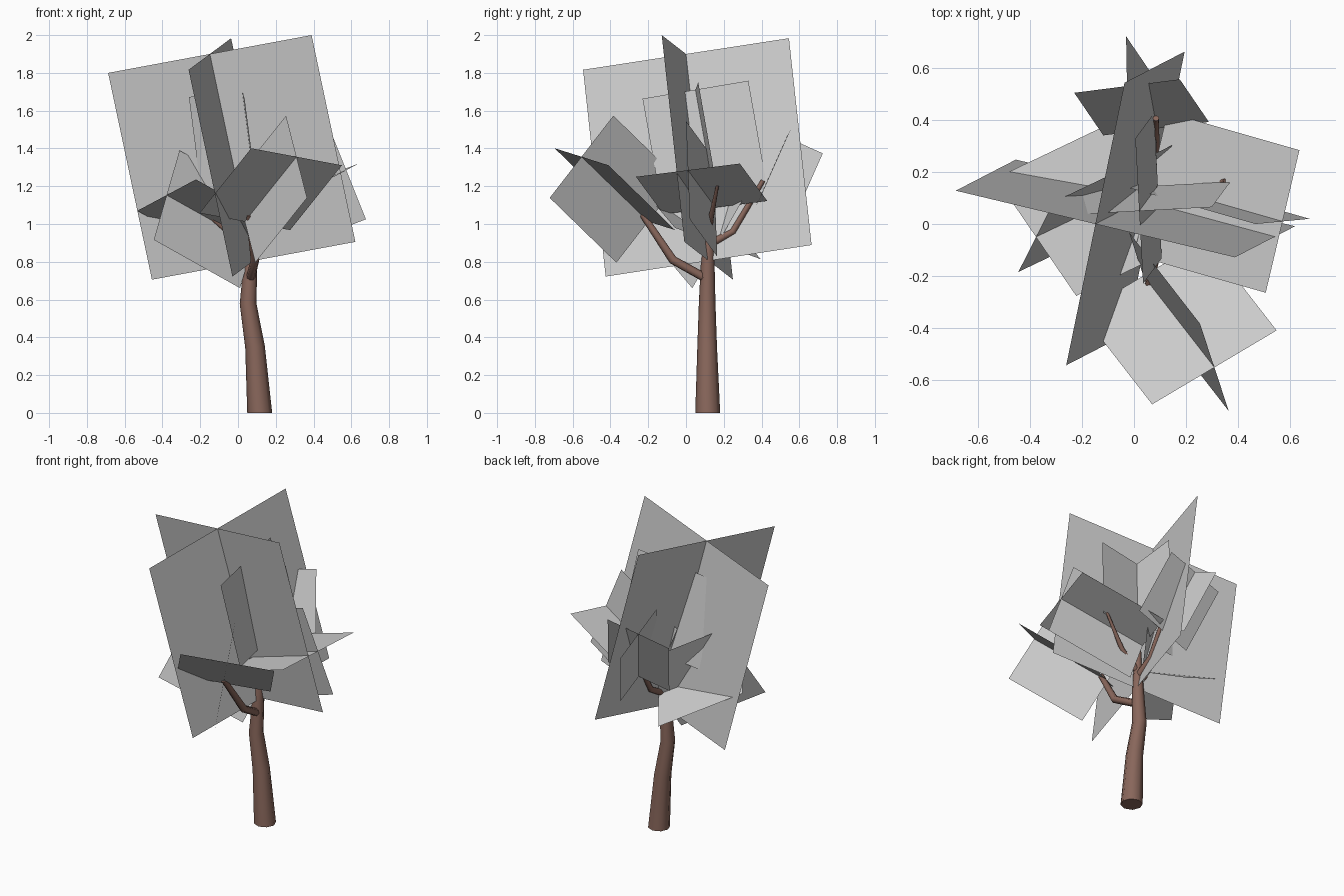
import bpy, bmesh, math
from mathutils import Vector

if "Cube" in bpy.data.objects:
    bpy.data.objects.remove(bpy.data.objects["Cube"])

bark = bpy.data.materials.new("bark")
bark.diffuse_color = (0.25, 0.135, 0.105, 1)
bark.use_nodes = True
bark.node_tree.nodes["Principled BSDF"].inputs["Base Color"].default_value = bark.diffuse_color


def make_object(name, bm):
    mesh = bpy.data.meshes.new(name)
    bm.to_mesh(mesh)
    bm.free()
    ob = bpy.data.objects.new(name, mesh)
    bpy.context.collection.objects.link(ob)
    return ob


def limb(name, path, start=None, sides=8):
    """Smooth tapered tube through (x, y, z, radius) points."""
    bm = bmesh.new()
    pts = [Vector(p[:3]) for p in path]
    rings = []
    for i, p in enumerate(pts):
        d = pts[min(i + 1, len(pts) - 1)] - pts[max(i - 1, 0)]
        if i == 0 and start:
            d = Vector(start)
        d.normalize()
        side = Vector((0, 1, 0)) if abs(d.y) < 0.9 else Vector((0, 0, 1))
        a = side.cross(d).normalized()
        b = d.cross(a)
        rings.append([bm.verts.new(p + path[i][3] * (
            a * math.cos(t * math.tau / sides) + b * math.sin(t * math.tau / sides)))
            for t in range(sides)])
    for r, s in zip(rings, rings[1:]):
        for j in range(sides):
            k = (j + 1) % sides
            bm.faces.new((r[j], r[k], s[k], s[j])).smooth = True
    bm.faces.new(rings[0][::-1])
    bm.faces.new(rings[-1])
    ob = make_object(name, bm)
    ob.data.materials.append(bark)


def leaf_cross(name, top, u, n):
    """Two square cards crossing along the line that hangs from 'top'."""
    top, u, n = Vector(top), Vector(u), Vector(n)
    v = -u.cross(n).normalized() * (u.length + n.length) / 2
    bm = bmesh.new()
    for w in (u, n):
        bm.faces.new([bm.verts.new(p) for p in (
            top - w / 2, top + w / 2, top + w / 2 + v, top - w / 2 + v)])
    make_object(name, bm)


# Trunk and branches
limb("trunk", [(.115, .115, 0, .066), (.09, .112, .35, .052), (.053, .112, .58, .044),
               (.067, .115, .8, .036), (.075, .125, .95, .024), (.08, .135, 1.2, .012)],
     start=(0, 0, 1))
limb("front_branch", [(.065, .11, .71, .024), (.09, -.07, .81, .023), (.06, -.23, 1.05, .017)])
limb("back_branch", [(.07, .12, .89, .022), (.08, .25, .96, .018), (.085, .408, 1.23, .012)])
limb("right_branch", [(.07, .12, .92, .02), (.2, .13, 1.02, .015), (.35, .167, 1.205, .008)])
limb("left_branch", [(.07, .12, .86, .02), (-.03, .1, .94, .015), (-.15, .06, 1.04, .01)])

# Foliage cards: top centre, first top edge, second top edge
leaf_cross("crown_leaves", (-.149, 0, 1.9), (1.077, -.257, .2), (.225, 1.09, .167))
leaf_cross("front_leaves", (.31, -.553, 1.356), (.48, .285, -.09), (-.111, .337, .435))
leaf_cross("back_leaves", (-.027, .532, 1.46), (.407, .052, .1), (-.007, .384, -.172))
leaf_cross("right_leaves", (.573, .01, 1.285), (.13, .55, .07), (-.208, -.02, .52))
leaf_cross("left_leaves", (-.378, -.05, 1.153), (.31, -.454, .166), (.136, .27, .473))
leaf_cross("upper_leaves", (.02, .05, 1.711), (.56, .03, .078), (-.03, .56, .095))
